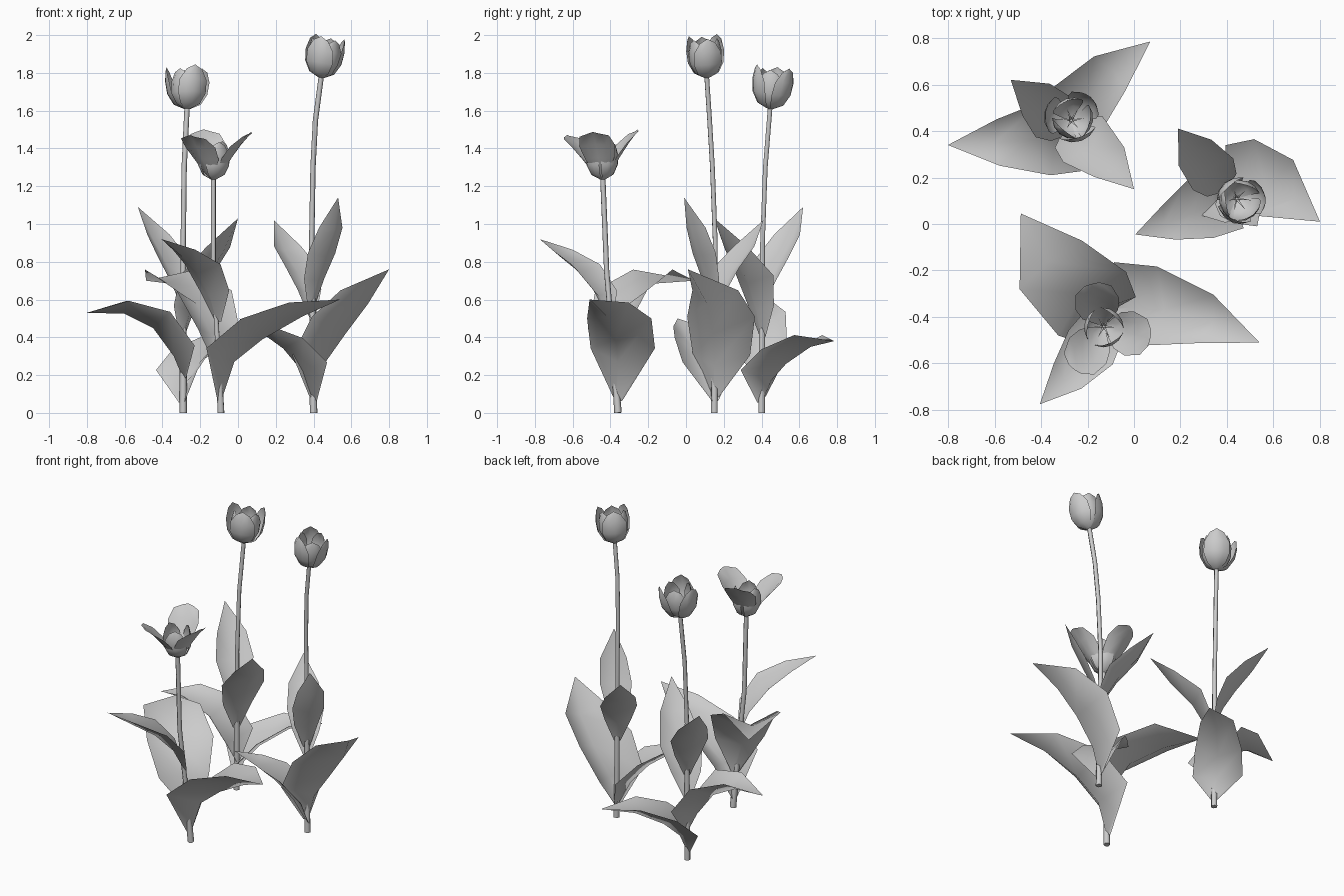
import bpy, math
from mathutils import Vector, Matrix

if "Cube" in bpy.data.objects:
    bpy.data.objects.remove(bpy.data.objects["Cube"])


def make_mesh(name, verts, faces):
    me = bpy.data.meshes.new(name)
    me.from_pydata([tuple(v) for v in verts], [], faces)
    me.update()
    for p in me.polygons:
        p.use_smooth = True
    ob = bpy.data.objects.new(name, me)
    bpy.context.collection.objects.link(ob)
    return ob


def grid_faces(rows, cols):
    return [(r * cols + c, r * cols + c + 1, (r + 1) * cols + c + 1, (r + 1) * cols + c)
            for r in range(rows - 1) for c in range(cols - 1)]


# Stem: tapered round tube along a few points
def stem(name, pts):
    cu = bpy.data.curves.new(name, 'CURVE')
    cu.dimensions = '3D'
    cu.bevel_depth = 0.02
    cu.bevel_resolution = 1
    cu.use_fill_caps = True
    sp = cu.splines.new('POLY')
    sp.points.add(len(pts) - 1)
    for i, (p, co) in enumerate(zip(sp.points, pts)):
        p.co = (*co, 1)
        p.radius = 1 if i == 0 else 0.7
    sp.use_smooth = True
    ob = bpy.data.objects.new(name, cu)
    bpy.context.collection.objects.link(ob)


# Leaf: midrib path with two folded-up halves, pointed at the tip
def leaf(name, path, widths, fold):
    path = [Vector(p) for p in path]
    halves = [0.02] + list(widths)
    verts = []
    for i, w in enumerate(halves):
        tangent = (path[i + 1] - path[max(i - 1, 0)]).normalized()
        run = path[-1] - path[0] if i < 3 else path[-1] - path[i - 1]
        side = Vector((-run.y, run.x, 0)).normalized()
        lift = tangent.cross(side).normalized() * w * fold
        verts += [path[i] - side * w + lift, path[i], path[i] + side * w + lift]
    faces = grid_faces(len(halves), 3)
    tip, k = len(verts), len(verts) - 3
    verts.append(path[-1])
    faces += [(k, k + 1, tip), (k + 1, k + 2, tip)]
    make_mesh(name, verts, faces)


# Petal: cupped blunt sheet given by (radius, height, half angle) rows
CLOSED = [(0.015, 0.0, 60), (0.07, 0.03, 52), (0.10, 0.09, 52), (0.105, 0.16, 47),
          (0.095, 0.22, 27), (0.09, 0.235, 10)]
OPEN = [(0.012, 0.0, 60), (0.05, 0.045, 56), (0.098, 0.12, 54), (0.145, 0.19, 42),
        (0.188, 0.245, 25), (0.20, 0.258, 10)]


def petal(name, rows, frame, azimuth, tilt, scale):
    verts = []
    for r, z, half in rows:
        for k in range(5):
            a = math.radians(half) * (k - 2) / 2
            verts.append(Vector((r * math.cos(a), r * math.sin(a), z - 0.02 * abs(k - 2) * z)))
    m = (frame @ Matrix.Rotation(math.radians(azimuth), 4, 'Z')
         @ Matrix.Rotation(math.radians(tilt), 4, 'Y') @ Matrix.Scale(scale, 4))
    make_mesh(name, [m @ v for v in verts], grid_faces(len(rows), 5))


# Stamen: thin three-sided spike
def stamen(name, frame, azimuth):
    m = frame @ Matrix.Rotation(math.radians(azimuth), 4, 'Z')
    verts = [Vector((0.008 + 0.006 * math.cos(t), 0.006 * math.sin(t), 0.01)) for t in (0, 2.1, 4.2)]
    verts.append(Vector((0.05, 0, 0.13)))
    make_mesh(name, [m @ v for v in verts], [(0, 1, 3), (1, 2, 3), (2, 0, 3)])


# Flower head: three outer petals, three inner petals, stamens
def flower(name, stem_pts, rows, outer, scale, inner_scale):
    top, below = Vector(stem_pts[-1]), Vector(stem_pts[-2])
    lean = Vector((0, 0, 1)).rotation_difference((top - below).normalized())
    frame = Matrix.Translation(top) @ lean.to_matrix().to_4x4()
    for i, (azimuth, tilt) in enumerate(outer):
        petal(f"{name}_outer_petal_{i + 1}", rows, frame, azimuth, tilt, scale)
        petal(f"{name}_inner_petal_{i + 1}", CLOSED, frame, azimuth + 60, -2, inner_scale)
    for i in range(6):
        stamen(f"{name}_stamen_{i + 1}", frame, i * 60)


def tulip(name, stem_pts, rows, outer, scale, inner_scale, leaves):
    stem(name + "_stem", stem_pts)
    flower(name, stem_pts, rows, outer, scale, inner_scale)
    for i, (path, widths, fold) in enumerate(leaves):
        leaf(f"{name}_leaf_{i + 1}", path, widths, fold)


# Back left tulip
tulip("back_left_tulip",
      [(-.29, .40, 0), (-.29, .405, .9), (-.285, .42, 1.3), (-.27, .445, 1.61)],
      CLOSED, [(170, 8), (290, 1), (50, 5)], 0.99, 0.88, [
          ([(-.29, .40, .18), (-.34, .37, .30), (-.45, .36, .45), (-.60, .35, .525), (-.80, .34, .53)],
           (.155, .16, .10), .7),
          ([(-.29, .40, .05), (-.27, .45, .17), (-.21, .53, .26), (-.09, .66, .35), (.07, .785, .38)],
           (.15, .14, .10), .65),
          ([(-.29, .40, .40), (-.25, .37, .55), (-.18, .33, .69), (-.08, .24, .85), (0, .15, 1.03)],
           (.09, .13, .09), .5),
          ([(-.29, .40, .55), (-.33, .44, .68), (-.38, .49, .79), (-.45, .56, .92), (-.53, .62, 1.09)],
           (.08, .115, .09), .5)])

# Right tulip
tulip("right_tulip",
      [(.40, .15, 0), (.39, .155, .9), (.397, .14, 1.3), (.41, .125, 1.55), (.44, .11, 1.775)],
      CLOSED, [(250, 0), (10, 3), (130, 1)], 0.95, 0.88, [
          ([(.40, .15, .06), (.34, .09, .22), (.24, .04, .34), (.13, 0, .42), (.005, -.045, .50)],
           (.155, .135, .08), .55),
          ([(.40, .15, .08), (.45, .15, .25), (.57, .145, .42), (.69, .11, .58), (.80, .01, .76)],
           (.16, .19, .14), .8),
          ([(.39, .155, .50), (.36, .19, .64), (.32, .24, .74), (.245, .33, .86), (.19, .41, 1.02)],
           (.08, .11, .09), .4),
          ([(.39, .155, .55), (.42, .11, .70), (.465, .07, .83), (.51, .03, .97), (.53, -.01, 1.14)],
           (.07, .095, .08), .4)])

# Front left tulip, open flower
tulip("front_left_tulip",
      [(-.09, -.36, 0), (-.11, -.39, .4), (-.13, -.42, .75), (-.13, -.44, 1.235)],
      OPEN, [(105, 0), (235, 4), (-12, 1)], 1.0, 0.85, [
          ([(-.09, -.36, .06), (-.02, -.36, .27), (.13, -.37, .39), (.34, -.42, .51), (.54, -.51, .60)],
           (.175, .175, .11), .75),
          ([(-.11, -.40, .48), (-.15, -.46, .62), (-.21, -.56, .74), (-.30, -.67, .83), (-.405, -.775, .92)],
           (.10, .12, .08), .5),
          ([(-.10, -.37, .22), (-.145, -.37, .42), (-.22, -.30, .58), (-.37, -.16, .685), (-.487, .045, .70)],
           (.15, .20, .17), .45)])
